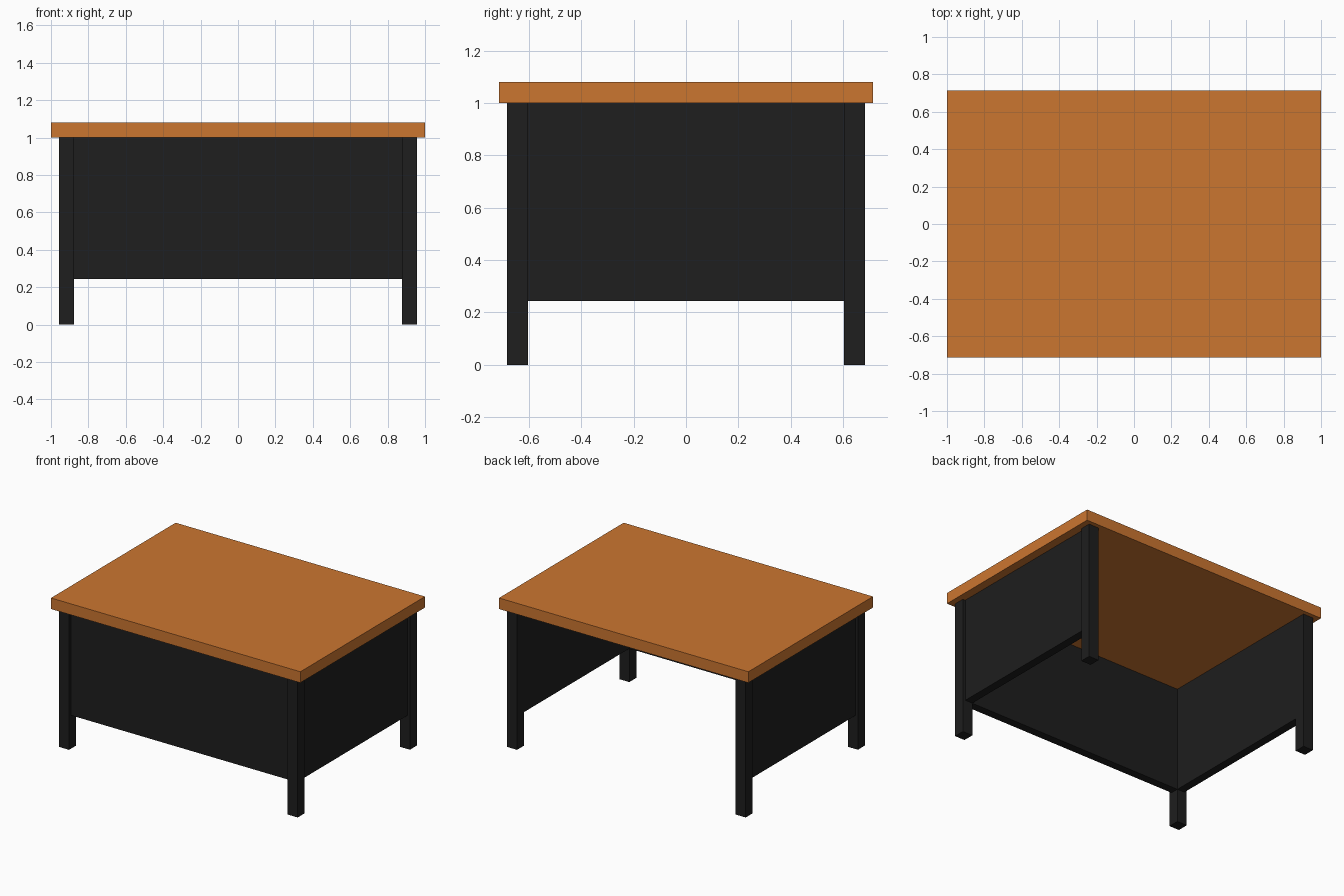
import bpy

if "Cube" in bpy.data.objects:
    bpy.data.objects.remove(bpy.data.objects["Cube"])


def material(name, color):
    mat = bpy.data.materials.new(name)
    mat.diffuse_color = (*color, 1)
    mat.use_nodes = True
    mat.node_tree.nodes["Principled BSDF"].inputs["Base Color"].default_value = mat.diffuse_color
    return mat


wood = material("orange_wood", (0.60, 0.18, 0.03))
black = material("black_paint", (0.013, 0.013, 0.013))


def box(name, lo, hi, mat):
    """Axis-aligned box between two corners."""
    centre = [(a + b) / 2 for a, b in zip(lo, hi)]
    bpy.ops.mesh.primitive_cube_add(size=1, location=centre)
    ob = bpy.context.object
    ob.name = name
    ob.scale = [b - a for a, b in zip(lo, hi)]
    bpy.ops.object.transform_apply(location=True, rotation=False, scale=True)
    ob.data.materials.append(mat)
    return ob


TOP_Z, PANEL_Z = 1.0, 0.243
OUT_X, OUT_Y = 0.957, 0.683    # outer faces of the legs
LEG = 0.08
IN_X, IN_Y = OUT_X - LEG, OUT_Y - LEG
RECESS = 0.02                  # panels sit back from the leg faces

# Desk top
box("desk_top", (-1, -0.714, TOP_Z), (1, 0.714, 1.08), wood)

# Four square legs
for sx, side in ((-1, "left"), (1, "right")):
    x = sorted((sx * IN_X, sx * OUT_X))
    for sy, end in ((-1, "front"), (1, "back")):
        y = sorted((sy * IN_Y, sy * OUT_Y))
        box(f"{end}_{side}_leg", (x[0], y[0], 0), (x[1], y[1], TOP_Z), black)

    # Side panel between the legs
    px = sorted((sx * IN_X, sx * (OUT_X - RECESS)))
    box(f"{side}_panel", (px[0], -IN_Y, PANEL_Z), (px[1], IN_Y, TOP_Z), black)

# Front modesty panel, back left open
box("front_panel", (-IN_X, -OUT_Y + RECESS, PANEL_Z), (IN_X, -IN_Y, TOP_Z), black)
